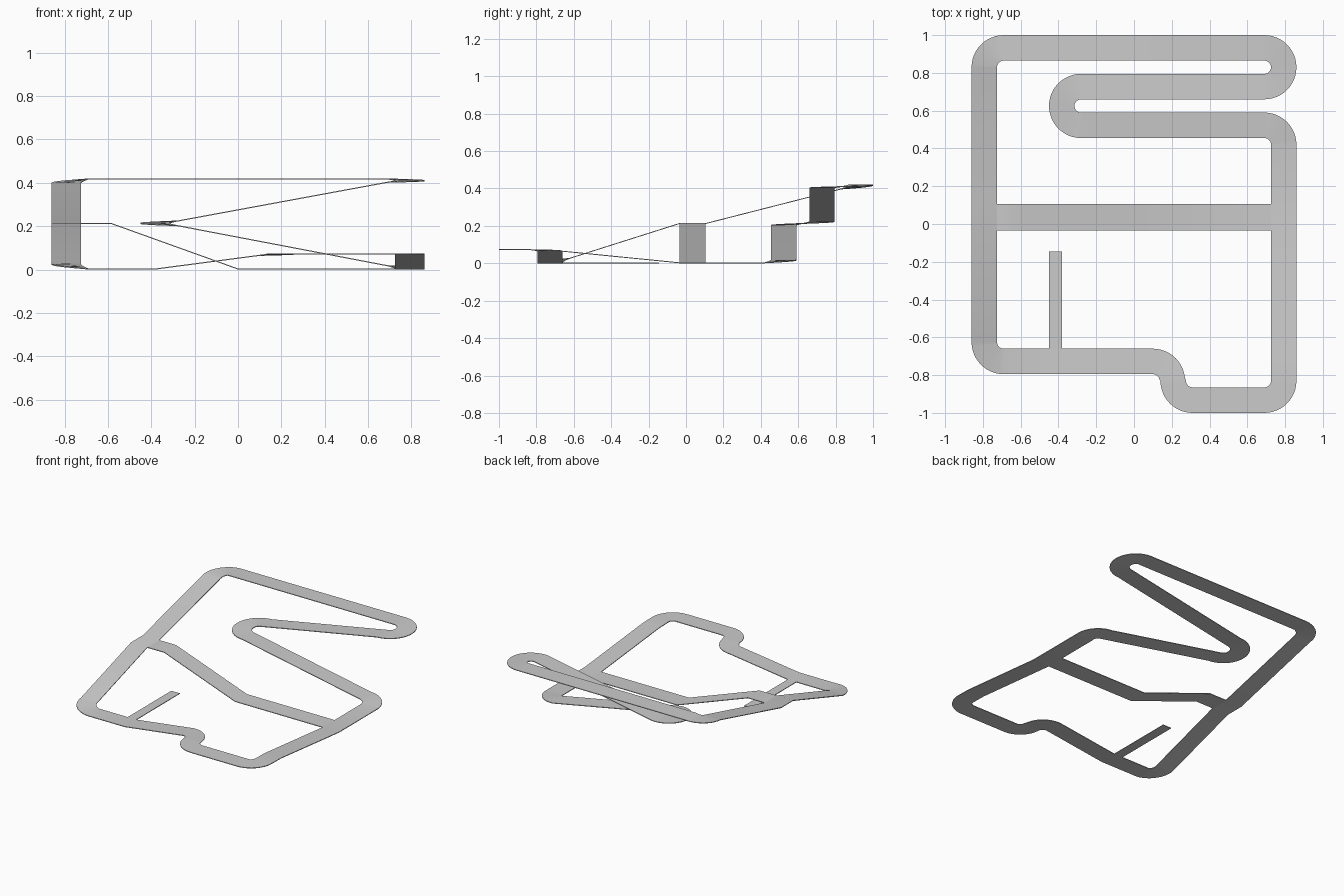
import bpy, bmesh, math

if "Cube" in bpy.data.objects:
    bpy.data.objects.remove(bpy.data.objects["Cube"])

HALF = 0.0675      # half road width
RAD = 0.1025       # centreline radius of every bend
THICK = 0.005


def bend(cx, cy, a0, a1, z0, z1):
    """Stations (x, y, z, left normal) round a bend with a steady climb."""
    n = max(2, round(abs(a1 - a0) / 7.5))
    side = -1 if a1 > a0 else 1
    out = []
    for i in range(n + 1):
        t = i / n
        a = math.radians(a0 + (a1 - a0) * t)
        c, s = math.cos(a), math.sin(a)
        out.append((cx + RAD * c, cy + RAD * s, z0 + (z1 - z0) * t, side * c, side * s))
    return out


def ribbon(name, stations, half, closed=False):
    """Thin slab swept along the stations."""
    bm = bmesh.new()
    rings = []
    for x, y, z, nx, ny in stations:
        rings.append([bm.verts.new((x + s * half * nx, y + s * half * ny, z - d))
                      for s, d in ((1, 0), (-1, 0), (-1, THICK), (1, THICK))])
    count = len(rings)
    for i in range(count if closed else count - 1):
        a, b = rings[i], rings[(i + 1) % count]
        for k in range(4):
            m = (k + 1) % 4
            bm.faces.new((a[k], a[m], b[m], b[k]))
    if not closed:
        bm.faces.new(rings[0])
        bm.faces.new(rings[-1])
    bmesh.ops.recalc_face_normals(bm, faces=bm.faces)
    mesh = bpy.data.meshes.new(name)
    bm.to_mesh(mesh)
    bm.free()
    obj = bpy.data.objects.new(name, mesh)
    bpy.context.collection.objects.link(obj)
    bpy.context.view_layer.objects.active = obj
    obj.select_set(True)
    bpy.ops.object.shade_smooth_by_angle(angle=math.radians(30))
    obj.select_set(False)
    return obj


# Main circuit, clockwise from the top road
road = []
road += bend(0.69, 0.83, 90, -90, 0.42, 0.405)         # upper hairpin
road += bend(-0.28, 0.625, 90, 270, 0.226, 0.205)      # lower hairpin
road += bend(0.69, 0.42, 90, 0, 0.02, THICK)           # right corner
road += [(0.7925, -0.035, THICK, 1, 0), (0.7925, -0.72, 0.073, 1, 0)]
road += bend(0.69, -0.83, 0, -90, 0.075, 0.075)        # front right corner
road += bend(0.31, -0.83, -90, -180, 0.075, 0.075)     # chicane
road += bend(0.10, -0.83, 0, 90, 0.075, 0.068)[1:]
road += [(-0.38, -0.7275, THICK, 0, -1)]
road += bend(-0.69, -0.625, -90, -180, THICK, 0.028)   # front left corner
road += [(-0.7925, -0.035, 0.215, -1, 0), (-0.7925, 0.105, 0.215, -1, 0)]
road += bend(-0.69, 0.83, 180, 90, 0.40, 0.42)         # back left corner
ribbon("main_circuit_road", road, HALF, closed=True)

# Sloping link road across the middle
link = [(x, 0.035, z, 0, 1) for x, z in
        ((-0.725, 0.215), (-0.585, 0.215), (0.0, THICK), (0.725, THICK))]
ribbon("link_road", link, 0.07)

# Narrow dead-end side lane
ribbon("side_lane", [(-0.415, y, THICK, -1, 0) for y in (-0.66, -0.145)], 0.035)
